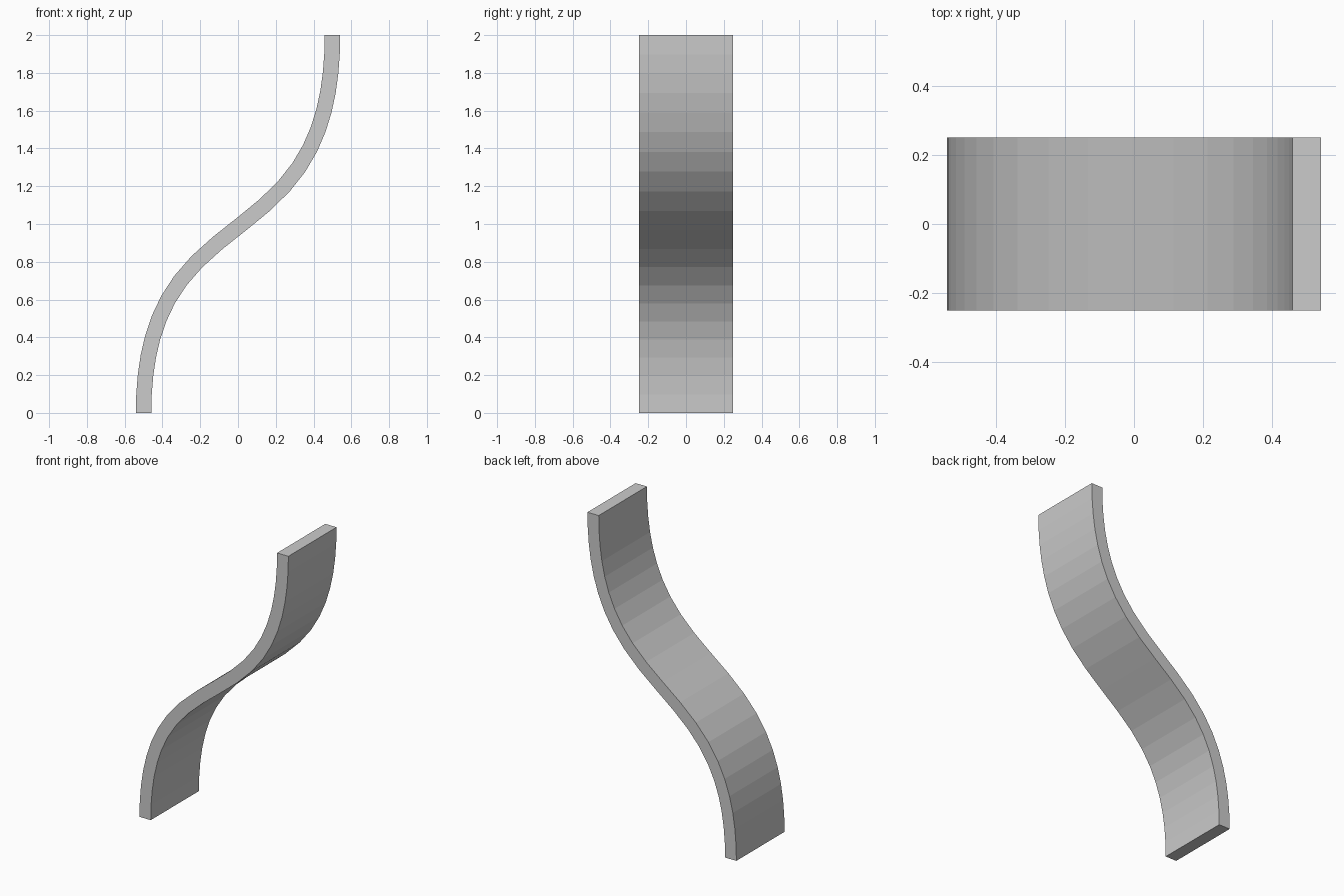
import bpy, bmesh
from mathutils import Vector

if "Cube" in bpy.data.objects:
    bpy.data.objects.remove(bpy.data.objects["Cube"])

# Centre line: one S-shaped cubic, upright at both ends
P = [Vector((-0.5, 0)), Vector((-0.5, 1.2)), Vector((0.5, 0.76)), Vector((0.5, 2))]
HALF_THICK, HALF_WIDTH, STEPS = 0.041, 0.25, 20


def point(t):
    s = 1 - t
    return s**3 * P[0] + 3*s*s*t * P[1] + 3*s*t*t * P[2] + t**3 * P[3]


def tangent(t):
    s = 1 - t
    return (s*s * (P[1]-P[0]) + 2*s*t * (P[2]-P[1]) + t*t * (P[3]-P[2])).normalized()


def t_at_height(z):
    lo, hi = 0.0, 1.0
    for _ in range(40):
        mid = (lo + hi) / 2
        if point(mid).y < z:
            lo = mid
        else:
            hi = mid
    return (lo + hi) / 2


# Ribbon: rectangular sections at even heights, bridged together
bm = bmesh.new()
rings = []
for i in range(STEPS + 1):
    t = {0: 0.0, STEPS: 1.0}.get(i, t_at_height(2 * i / STEPS))
    c, d = point(t), tangent(t)
    n = Vector((d.y, -d.x)) * HALF_THICK
    a, b = c - n, c + n
    rings.append([bm.verts.new((p.x, y, p.y)) for p, y in
                  ((a, -HALF_WIDTH), (b, -HALF_WIDTH), (b, HALF_WIDTH), (a, HALF_WIDTH))])
for r0, r1 in zip(rings, rings[1:]):
    for k in range(4):
        m = (k + 1) % 4
        bm.faces.new((r0[k], r0[m], r1[m], r1[k]))
# End caps
bm.faces.new(rings[0])
bm.faces.new(rings[-1])
bmesh.ops.recalc_face_normals(bm, faces=bm.faces)

mesh = bpy.data.meshes.new("curved_ribbon")
bm.to_mesh(mesh)
bm.free()
bpy.context.collection.objects.link(bpy.data.objects.new("curved_ribbon", mesh))
